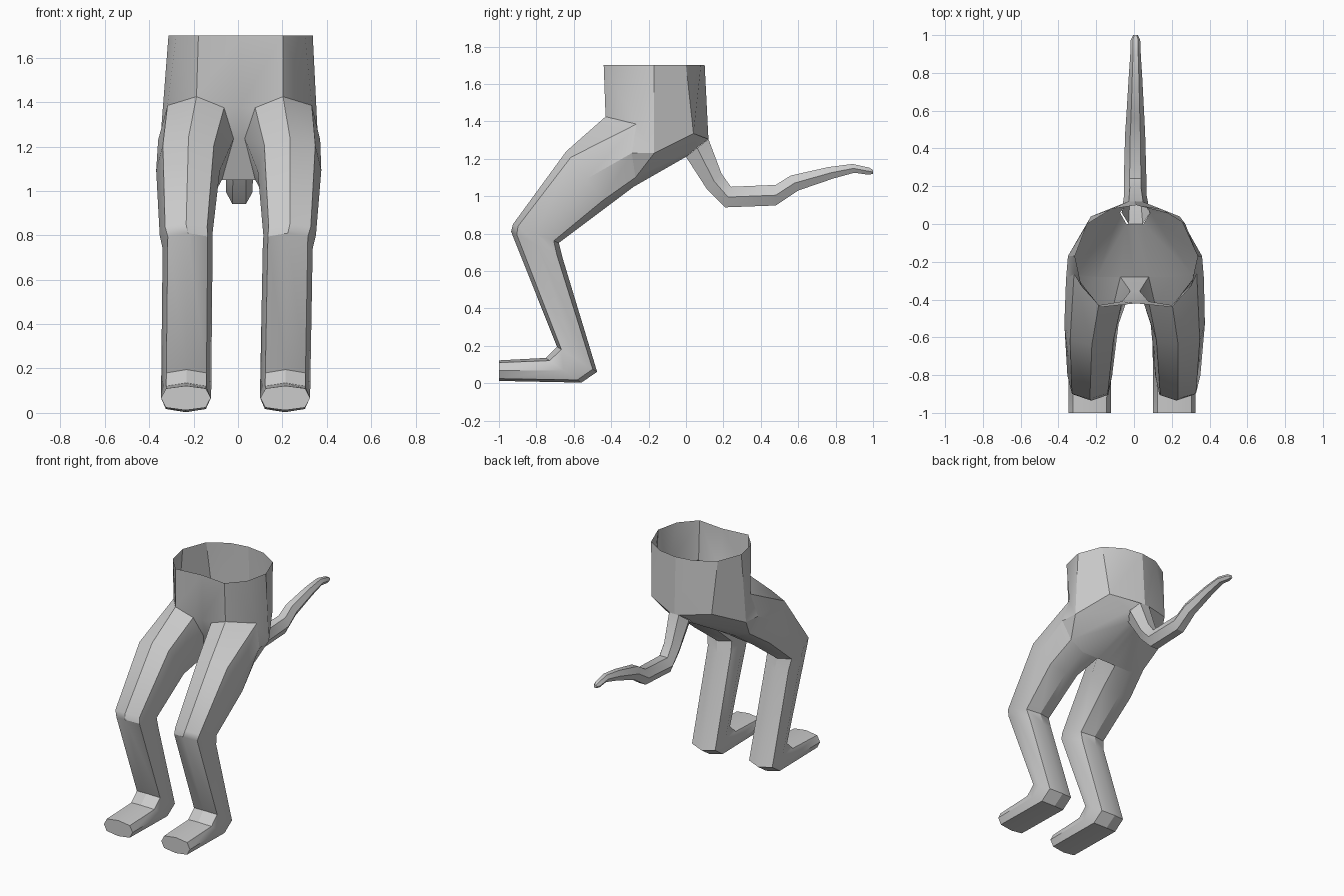
import bpy, bmesh
from mathutils import Vector

if "Cube" in bpy.data.objects:
    bpy.data.objects.remove(bpy.data.objects["Cube"])

OCT = [(0, 1), (.8, .78), (1, 0), (.8, -.78), (0, -1), (-.8, -.78), (-1, 0), (-.8, .78)]
HEX = [(.5, 1), (1, 0), (.5, -1), (-.5, -1), (-1, 0), (-.5, 1)]


def ring(profile, front, back, x_in, x_out):
    """Cross-section spanning two side-view points and an x range."""
    f, b = Vector(front), Vector(back)
    mid, half = (f + b) / 2, (f - b) / 2
    cx, hx = (x_in + x_out) / 2, (x_out - x_in) / 2
    return [(cx + u * hx, mid.x + v * half.x, mid.y + v * half.y) for u, v in profile]


def loft(rings):
    n = len(rings[0])
    faces = []
    for a, b in zip(rings, rings[1:]):
        for i in range(n):
            j = (i + 1) % n
            faces.append([a[i], a[j], b[j], b[i]])
    faces.append(list(rings[-1]))
    return faces


def build(name, faces, mirror=True):
    """Mesh from point faces, optionally mirrored, with a slight sideways lean."""
    bm = bmesh.new()
    for s in ((1, -1) if mirror else (1,)):
        for f in faces:
            pts = f if s == 1 else f[::-1]
            bm.faces.new([bm.verts.new((s * x + .014 * z - .012, y, z)) for x, y, z in pts])
    bmesh.ops.remove_doubles(bm, verts=bm.verts, dist=.0005)
    bmesh.ops.recalc_face_normals(bm, faces=bm.faces)
    me = bpy.data.meshes.new(name)
    bm.to_mesh(me)
    bm.free()
    ob = bpy.data.objects.new(name, me)
    bpy.context.collection.objects.link(ob)
    bpy.ops.object.select_all(action='DESELECT')
    ob.select_set(True)
    bpy.context.view_layer.objects.active = ob
    bpy.ops.object.shade_smooth_by_angle(angle=.52)
    return ob


# Leg root ring, shared by pelvis and legs
r = [(.195, -.43, 1.425), (.325, -.265, 1.385), (.365, -.29, 1.23), (.31, -.27, 1.10),
     (.2, -.28, 1.05), (.075, -.28, 1.05), (.025, -.355, 1.235), (.07, -.41, 1.375)]

# Pelvis: open-topped tube narrowing to leg and tail openings
t = [(x, y, 1.7) for x, y in [(0, -.42), (.19, -.44), (.29, -.33), (.325, -.17),
                              (.26, 0), (.13, .08), (0, .10)]]
c7, c6, c5, c3, cb = [(0, y, z) for y, z in
                      [(-.41, 1.375), (-.355, 1.235), (-.28, 1.05), (0, 1.21), (.12, 1.305)]]
h1, h2 = (.355, -.17, 1.23), (.235, .04, 1.335)
b1, b2, b3 = (.035, .12, 1.305), (.08, .06, 1.26), (.045, 0, 1.21)
build("pelvis", [
    [t[0], t[1], r[0], r[7], c7], [t[1], t[2], r[1], r[0]],
    [t[2], t[3], r[1]], [t[3], h1, r[1]], [r[1], h1, r[2]], [r[2], h1, r[3]],
    [t[3], t[4], h2, h1], [t[4], t[5], h2], [t[5], t[6], cb, b1, h2],
    [h2, b1, b2], [h1, h2, b2, r[3]], [r[3], b2, b3, r[4]],
    [r[4], b3, c3, c5, r[5]], [c7, r[7], r[6], c6], [c6, r[6], r[5], c5]])

# Legs: thigh, knee, ankle, foot
leg = [r] + [ring(OCT, *a) for a in [
    ((-.64, 1.24), (-.42, .945), .085, .372),
    ((-.925, .85), (-.68, .75), .115, .352),
    ((-.935, .81), (-.66, .67), .113, .338),
    ((-.69, .195), (-.475, .06), .11, .336),
    ((-.75, .135), (-.56, .003), .11, .336),
    ((-1, .122), (-1, .012), .112, .336)]]
build("legs", loft(leg))

# Tail: hanging down, then curving up and backwards
tail = [ring(HEX, f, b, .004 - w, .004 + w) for f, b, w in [
    ((.12, 1.305), (0, 1.21), .075),
    ((.19, 1.12), (.11, 1.04), .06),
    ((.24, 1.05), (.21, .94), .06),
    ((.48, 1.06), (.48, .95), .053),
    ((.56, 1.11), (.60, 1.03), .047),
    ((.76, 1.155), (.79, 1.095), .036),
    ((.89, 1.172), (.90, 1.125), .028),
    ((.98, 1.152), (.97, 1.115), .025),
    ((1.0, 1.14), (1.0, 1.118), .012)]]
build("tail", loft(tail), mirror=False)
